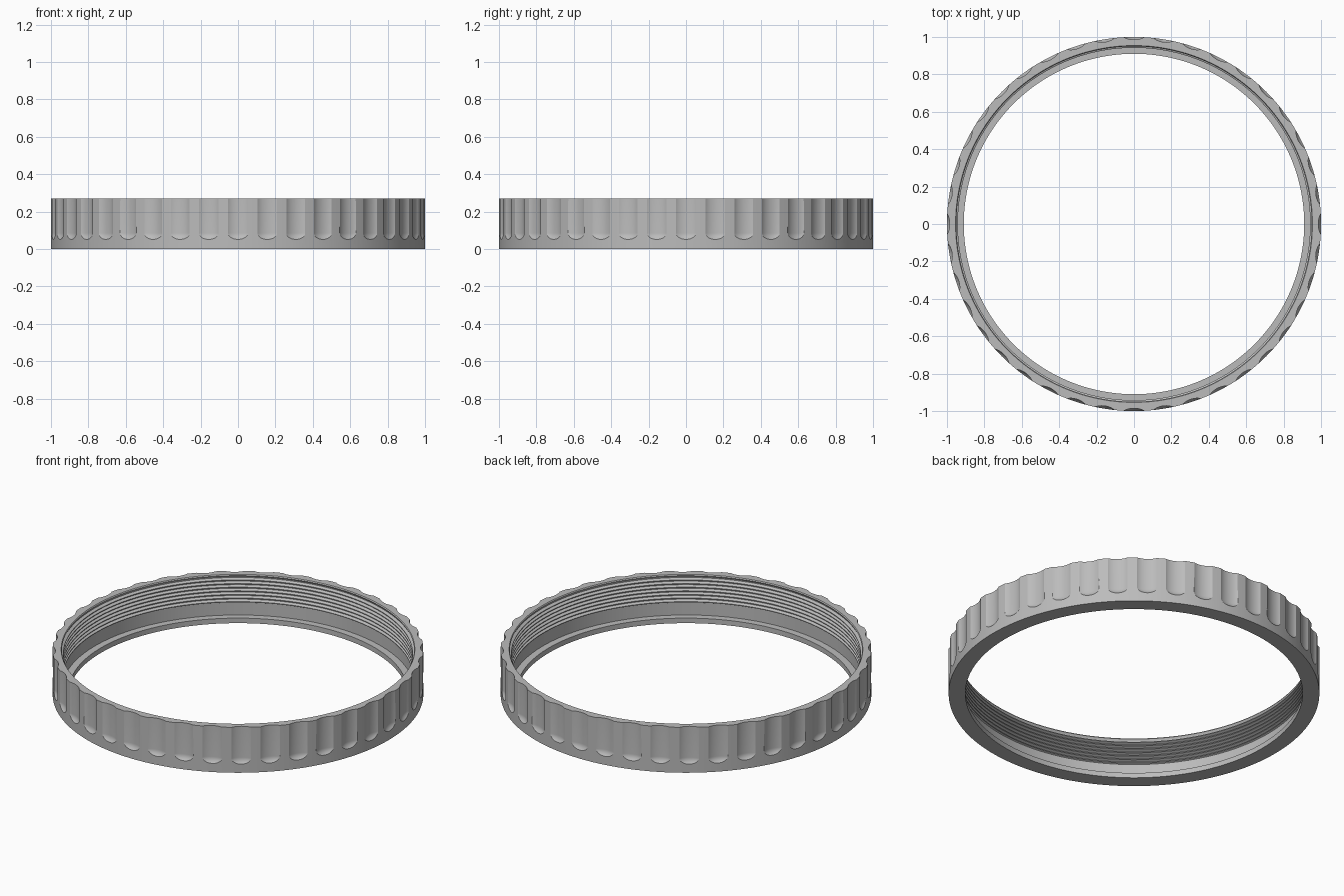
import bpy, bmesh
from math import cos, sin, pi, radians
from mathutils import Matrix

if "Cube" in bpy.data.objects:
    bpy.data.objects.remove(bpy.data.objects["Cube"], do_unlink=True)

HEIGHT = 0.27
SEGMENTS = 240
GRIPS = 40
THREADS = 7

grey = bpy.data.materials.new("satin_grey")
grey.use_nodes = True
colour = (0.5, 0.5, 0.5, 1)
grey.diffuse_color = colour
grey.node_tree.nodes["Principled BSDF"].inputs["Base Color"].default_value = colour


def make_object(name, bm):
    bmesh.ops.recalc_face_normals(bm, faces=bm.faces)
    mesh = bpy.data.meshes.new(name)
    bm.to_mesh(mesh)
    bm.free()
    mesh.materials.append(grey)
    obj = bpy.data.objects.new(name, mesh)
    bpy.context.collection.objects.link(obj)
    return obj


def lathe(name, profile):
    """Spin a closed (radius, height) profile around z."""
    bm = bmesh.new()
    rings = []
    for i in range(SEGMENTS):
        a = 2 * pi * i / SEGMENTS
        rings.append([bm.verts.new((r * cos(a), r * sin(a), z)) for r, z in profile])
    count = len(profile)
    for i, ring in enumerate(rings):
        following = rings[(i + 1) % SEGMENTS]
        for j in range(count):
            k = (j + 1) % count
            bm.faces.new((ring[j], following[j], following[k], ring[k]))
    return make_object(name, bm)


# Ring section: outer wall, flat base, retaining lip, relief band, then thread
crest, root = 0.942, 0.957
profile = [(1, HEIGHT), (1, 0), (0.91, 0), (0.91, 0.03), (0.95, 0.03), (0.95, 0.105)]
start, pitch = 0.107, 0.0215
for i in range(THREADS):
    z = start + i * pitch
    profile += [(crest, z + 0.1 * pitch), (crest, z + 0.3 * pitch),
                (root, z + 0.65 * pitch), (root, z + 0.8 * pitch)]
profile += [(0.95, HEIGHT - 0.006), (0.954, HEIGHT)]
ring = lathe("threaded_ring", profile)

# Finger grip cutters: shallow flutes with rounded lower ends, open at the top
bm = bmesh.new()
for i in range(GRIPS):
    place = (Matrix.Rotation(2 * pi * i / GRIPS, 4, 'Z')
             @ Matrix.Translation((1.031, 0, 0.085))
             @ Matrix.Diagonal((0.046, 0.075, 0.046, 1)))
    flute = bmesh.ops.create_uvsphere(bm, u_segments=48, v_segments=24,
                                      radius=1, matrix=place)
    for v in flute["verts"]:
        if v.co.z > 0.086:
            v.co.z += 0.25
cutter = make_object("grip_cutter", bm)
cutter.hide_render = True

cut = ring.modifiers.new("grips", 'BOOLEAN')
cut.operation = 'DIFFERENCE'
cut.solver = 'EXACT'
cut.object = cutter
bpy.ops.object.select_all(action='DESELECT')
bpy.context.view_layer.objects.active = ring
ring.select_set(True)
bpy.ops.object.modifier_apply(modifier=cut.name)
bpy.data.objects.remove(cutter, do_unlink=True)
bpy.ops.object.shade_smooth_by_angle(angle=radians(20))
